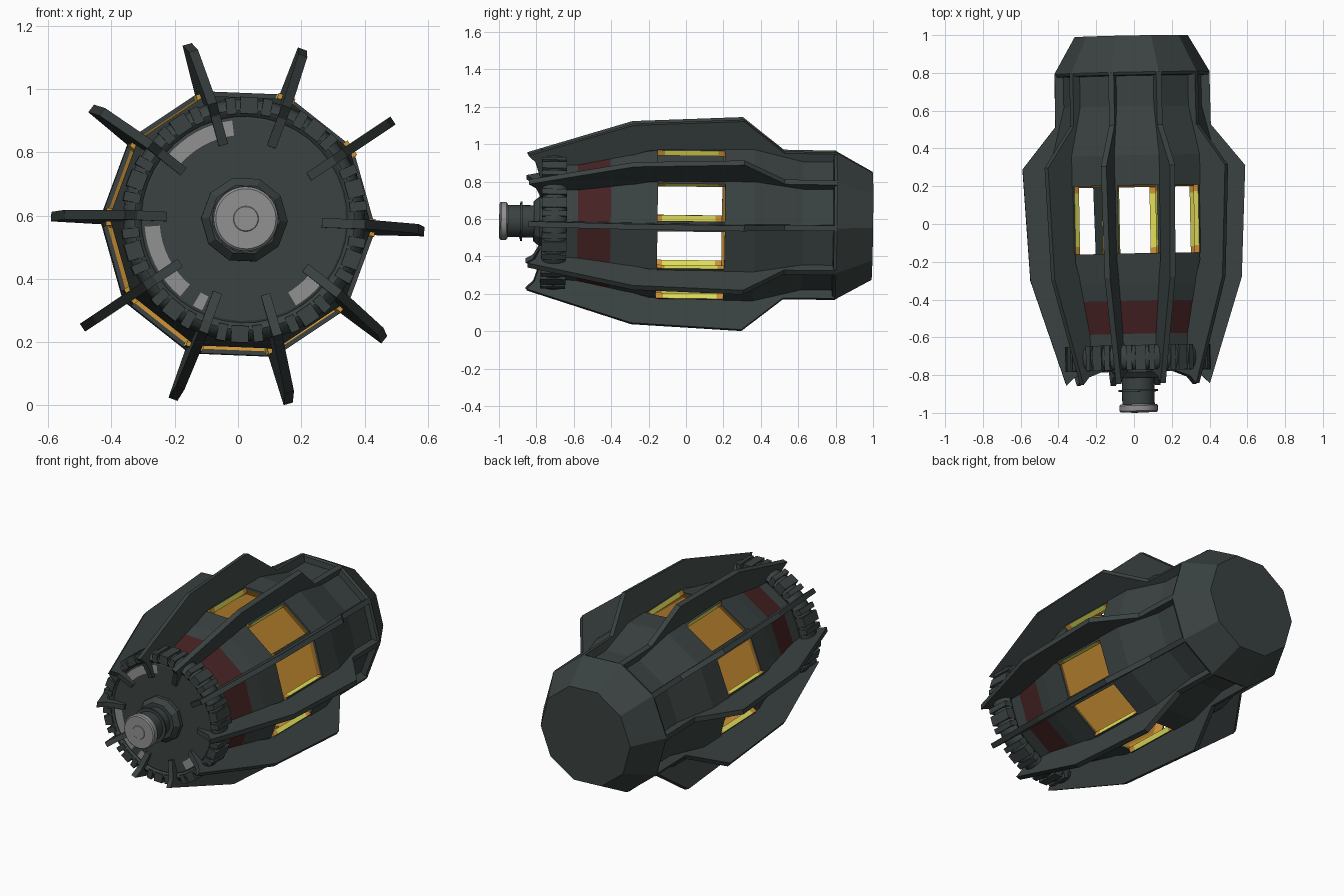
import bpy, bmesh, math
from mathutils import Matrix, Vector

if "Cube" in bpy.data.objects:
    bpy.data.objects.remove(bpy.data.objects["Cube"])

# Whole model leans slightly off the y axis
TILT = (Matrix.Translation((0.005, 0, 0.577)) @ Matrix.Rotation(0.02, 4, 'Z')
        @ Matrix.Rotation(-0.013, 4, 'X'))
A0 = math.radians(69.7)          # angle of first fin / body corner
STEP = math.radians(36)

def mat(name, rgb):
    m = bpy.data.materials.new(name)
    m.diffuse_color = (*rgb, 1)
    m.use_nodes = True
    m.node_tree.nodes["Principled BSDF"].inputs["Base Color"].default_value = m.diffuse_color
    return m

DARK = mat("dark_gunmetal", (0.042, 0.055, 0.053))
RED = mat("dark_red", (0.062, 0.016, 0.017))
ORANGE = mat("amber", (0.62, 0.29, 0.035))
YELLOW = mat("glow_yellow", (0.75, 0.72, 0.10))
GREY = mat("light_grey", (0.28, 0.28, 0.28))

def finish(bm, name, mats, smooth=False):
    bmesh.ops.recalc_face_normals(bm, faces=bm.faces)
    me = bpy.data.meshes.new(name)
    bm.to_mesh(me)
    bm.free()
    for m in mats:
        me.materials.append(m)
    ob = bpy.data.objects.new(name, me)
    bpy.context.collection.objects.link(ob)
    ob.matrix_world = TILT
    if smooth:
        bpy.context.view_layer.objects.active = ob
        ob.select_set(True)
        bpy.ops.object.shade_smooth_by_angle(angle=math.radians(40))
        ob.select_set(False)
    return ob

def polar(r, a, y):
    return Vector((r * math.cos(a), y, r * math.sin(a)))

# Solid of revolution about y; seg_mat gives a material per profile segment
def lathe(name, prof, n, mats, seg_mat=None, closed=False, caps=(0, 0), smooth=False):
    bm = bmesh.new()
    rings = [[bm.verts.new(polar(r, A0 + 2 * math.pi * i / n, y)) for i in range(n)]
             for y, r in prof]
    for s in range(len(prof) if closed else len(prof) - 1):
        a, b = rings[s], rings[(s + 1) % len(prof)]
        for i in range(n):
            j = (i + 1) % n
            f = bm.faces.new((a[i], a[j], b[j], b[i]))
            f.material_index = seg_mat[s] if seg_mat else 0
    if not closed:
        bm.faces.new(rings[0]).material_index = caps[0]
        bm.faces.new(rings[-1]).material_index = caps[1]
    return finish(bm, name, mats, smooth)

# Box in polar coordinates: radius range, y range, width, at angle a
def polar_box(bm, r0, r1, y0, y1, w, a, inner_mat=0):
    rad, tan = polar(1, a, 0), polar(1, a + math.pi / 2, 0)
    v = [bm.verts.new(rad * r + tan * t * w / 2 + Vector((0, y, 0)))
         for r in (r0, r1) for y in (y0, y1) for t in (-1, 1)]
    for k, q in enumerate(((0, 1, 3, 2), (4, 5, 7, 6), (0, 1, 5, 4),
                           (2, 3, 7, 6), (0, 2, 6, 4), (1, 3, 7, 5))):
        f = bm.faces.new([v[i] for i in q])
        f.material_index = 0 if k == 1 else inner_mat

# Front body with red band and amber bulkhead
lathe("front_body", [(-0.70, 0.33), (-0.585, 0.335), (-0.41, 0.372), (-0.32, 0.392),
                     (-0.16, 0.415), (-0.16, 0.405), (-0.18, 0.37)], 10,
      [DARK, RED, ORANGE], [0, 1, 0, 0, 0, 2], caps=(0, 2))

# Rear body with amber bulkhead
lathe("rear_body", [(0.225, 0.375), (0.20, 0.42), (0.20, 0.435), (0.36, 0.435),
                    (0.62, 0.37), (0.82, 0.37)], 10,
      [DARK, ORANGE], [1, 0, 0, 0, 0], caps=(1, 0))

# Rear tapered cap
lathe("rear_cap", [(0.78, 0.36), (0.785, 0.405), (0.80, 0.412), (0.995, 0.30)], 10, [DARK])

# Window posts with glowing inner faces
bm = bmesh.new()
for k in range(10):
    a = A0 + k * STEP
    for y0, y1, m in ((-0.16, -0.12, 1), (-0.12, 0.165, 2), (0.165, 0.20, 1)):
        polar_box(bm, 0.395, 0.425, y0, y1, 0.055, a, m)
finish(bm, "window_posts", [DARK, ORANGE, YELLOW])

# Ten radial fins
FIN = [(-0.85, 0.38), (-0.29, 0.56), (0.30, 0.59), (0.52, 0.412), (0.80, 0.41),
       (0.80, 0.34), (0.62, 0.34), (0.36, 0.42), (-0.20, 0.418), (-0.41, 0.355),
       (-0.62, 0.30), (-0.70, 0.245), (-0.78, 0.245), (-0.81, 0.34)]
bm = bmesh.new()
for k in range(10):
    a = A0 + k * STEP
    off = polar(0.015, a + math.pi / 2, 0)
    s0 = [bm.verts.new(polar(r, a, y) - off) for y, r in FIN]
    s1 = [bm.verts.new(polar(r, a, y) + off) for y, r in FIN]
    bm.faces.new(s0)
    bm.faces.new(s1)
    for i in range(len(FIN)):
        j = (i + 1) % len(FIN)
        bm.faces.new((s0[i], s0[j], s1[j], s1[i]))
finish(bm, "radial_fins", [DARK])

# Rounded front ring
lathe("front_ring", [(-0.71 + 0.065 * math.cos(t), 0.348 + 0.036 * math.sin(t))
                     for t in [2 * math.pi * i / 12 for i in range(12)]],
      40, [DARK], closed=True, smooth=True)

# Small clamps around the ring
bm = bmesh.new()
for k in range(10):
    mid = A0 + (k + 0.5) * STEP
    for d, w in ((-9, 0.03), (0, 0.055), (9, 0.03)):
        polar_box(bm, 0.335, 0.388, -0.778, -0.645, w, mid + math.radians(d))
finish(bm, "ring_clamps", [DARK])

# Front disc
lathe("front_disc", [(-0.66, 0.335), (-0.755, 0.335), (-0.762, 0.32)], 40, [DARK])

# Grey arc plates on the front disc
bm = bmesh.new()
for a0, a1 in ((97, 141), (184, 230), (239, 245), (301, 322)):
    n = 8
    grid = []
    for i in range(n + 1):
        a = math.radians(a0 + (a1 - a0) * i / n)
        grid.append([bm.verts.new(polar(r, a, -0.765)) for r in (0.268, 0.316)])
    for p, q in zip(grid, grid[1:]):
        bm.faces.new((p[0], q[0], q[1], p[1]))
finish(bm, "front_disc_plates", [GREY])

# Nose: faceted collar, neck, thin flange and grey tip
lathe("nose_collar", [(-0.75, 0.137), (-0.785, 0.137), (-0.815, 0.112)], 10, [DARK])
lathe("nose_neck", [(-0.77, 0.086), (-0.965, 0.086)], 32, [DARK], smooth=True)
lathe("nose_flange", [(-0.877, 0.105), (-0.887, 0.105)], 32, [DARK], smooth=True)
lathe("nose_tip", [(-0.955, 0.095), (-0.962, 0.102), (-0.99, 0.102), (-0.997, 0.095),
                   (-0.997, 0.04), (-0.999, 0.038)], 32, [GREY], smooth=True)
